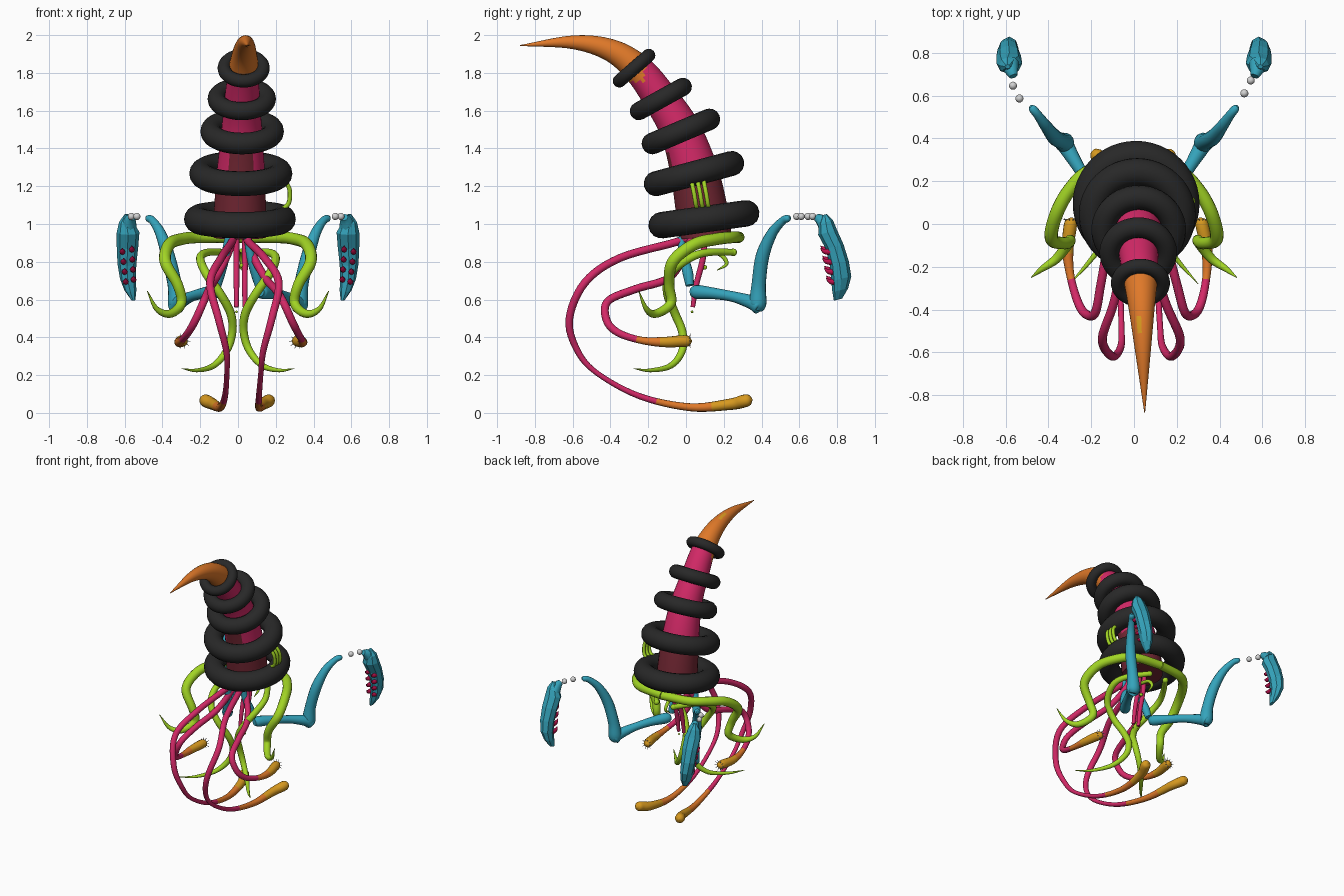
import bpy, bmesh, math
from mathutils import Vector, Matrix

if "Cube" in bpy.data.objects:
    bpy.data.objects.remove(bpy.data.objects["Cube"])


def mat(name, r, g, b):
    m = bpy.data.materials.new(name)
    m.diffuse_color = (r, g, b, 1)
    m.use_nodes = True
    m.node_tree.nodes["Principled BSDF"].inputs["Base Color"].default_value = m.diffuse_color
    return m


BLACK = mat("black rubber", .021, .021, .021)
PINK = mat("pink", .65, .022, .135)
DARK = mat("dark red", .17, .02, .033)
ORANGE = mat("orange", .74, .19, .022)
GOLD = mat("gold", .68, .32, .014)
GREEN = mat("lime green", .36, .66, .018)
BLUE = mat("teal blue", .035, .37, .50)
PALE = mat("pale grey", .65, .65, .65)
CRIMSON = mat("crimson", .5, .005, .07)


def finish(name, bm, mats, smooth=True):
    bmesh.ops.recalc_face_normals(bm, faces=bm.faces)
    me = bpy.data.meshes.new(name)
    bm.to_mesh(me)
    bm.free()
    for m in mats:
        me.materials.append(m)
    ob = bpy.data.objects.new(name, me)
    bpy.context.collection.objects.link(ob)
    for p in me.polygons:
        p.use_smooth = smooth and len(p.vertices) < 5
    return ob


def catmull(pts, steps):
    """Smooth path through (x, y, z, radius) points."""
    P = [Vector(p) for p in pts]
    P = [2 * P[0] - P[1]] + P + [2 * P[-1] - P[-2]]
    out = []
    for i in range(1, len(P) - 2):
        a, b, c, d = P[i - 1:i + 3]
        for s in range(steps):
            t = s / steps
            out.append(.5 * (2 * b + (c - a) * t + (2 * a - 5 * b + 4 * c - d) * t * t
                             + (3 * b - a - 3 * c + d) * t ** 3))
    return out + [P[-2]]


def tube(name, pts, mats, rule=None, sides=14, steps=6):
    """Swept round tube; rule(t, centre, normal) gives the material slot."""
    path = catmull(pts, steps)
    bm = bmesh.new()
    cen = [Vector(p[:3]) for p in path]
    rings, u, n = [], None, len(path)
    for i in range(n):
        d = (cen[min(i + 1, n - 1)] - cen[max(i - 1, 0)]).normalized()
        u = d.orthogonal() if u is None else u - d * u.dot(d)
        u.normalize()
        v = d.cross(u)
        r = max(path[i][3], .001)
        rings.append([bm.verts.new(cen[i] + r * (u * math.cos(a) + v * math.sin(a)))
                      for a in (2 * math.pi * k / sides for k in range(sides))])
    for i in range(n - 1):
        for k in range(sides):
            q = (k + 1) % sides
            f = bm.faces.new((rings[i][k], rings[i][q], rings[i + 1][q], rings[i + 1][k]))
            if rule:
                c = f.calc_center_median()
                f.material_index = rule((i + .5) / (n - 1), c, (c - (cen[i] + cen[i + 1]) / 2).normalized())
    bm.faces.new(rings[0])
    end = bm.faces.new(rings[-1])
    end.material_index = rule(1, cen[-1], Vector((0, 0, 0))) if rule else 0
    return finish(name, bm, mats)


def ball(name, p, r, m):
    bm = bmesh.new()
    bmesh.ops.create_uvsphere(bm, u_segments=14, v_segments=8, radius=r, matrix=Matrix.Translation(p))
    return finish(name, bm, [m])


def side(pts, s, lean=0):
    """Mirror a path, with the slight sideways lean of the model."""
    return [(s * x + lean * (.01 - .045 * y), y, z, r) for x, y, z, r in pts]


# curved body with a horn tip
def body_rule(t, c, n):
    if c.y < -.22 and c.z > 1.75:
        return 3 if -.51 < c.y < -.44 and n.z > .7 and -.45 < n.x < 0 else 2
    return 0 if c.z < (1.38 if n.y < -.8 else 1.25) else 1


tube("horn_body", [
    (.01, .10, .93, .14), (.01, .09, 1.03, .14), (.015, .045, 1.27, .128), (.02, -.03, 1.495, .108),
    (.022, -.135, 1.665, .093), (.03, -.255, 1.82, .08), (.036, -.40, 1.92, .06),
    (.042, -.60, 1.962, .036), (.05, -.88, 1.945, .002)],
    [DARK, PINK, ORANGE, GOLD], body_rule, 28, 8)

# five black rings, smaller and more tilted towards the tip
for i, (x, y, z, R, r, tilt) in enumerate([
        (.01, .095, 1.025, .226, .07, 8), (.015, .042, 1.267, .207, .066, 15),
        (.022, -.027, 1.49, .164, .057, 23), (.02, -.133, 1.662, .133, .048, 29),
        (.03, -.275, 1.825, .103, .035, 41)]):
    bpy.ops.mesh.primitive_torus_add(major_radius=R, minor_radius=r, major_segments=48, minor_segments=16,
                                     location=(x, y, z), rotation=(math.radians(tilt), 0, 0))
    ob = bpy.context.object
    ob.name = f"ring_{i + 1}"
    ob.data.materials.append(BLACK)
    bpy.ops.object.shade_smooth()

# three green loops on the right side between the lower rings
for i in range(3):
    y = .033 + .032 * i
    tube(f"side_loop_{i + 1}", [(.20, y + .03, 1.06, .012), (.262, y + .02, 1.10, .012), (.275, y + .01, 1.16, .012),
                                (.26, y, 1.21, .012), (.20, y - .01, 1.27, .012)], [GREEN], sides=8)

LONG = [(.03, .06, .95, .022), (.045, -.05, .905, .021), (.115, -.35, .82, .021), (.182, -.535, .69, .021),
        (.14, -.618, .495, .020), (.098, -.575, .33, .017), (.09, -.47, .21, .014), (.09, -.245, .088, .016),
        (.102, .02, .03, .021), (.13, .23, .045, .03), (.162, .305, .062, .034), (.172, .335, .068, .028),
        (.176, .35, .07, .006)]
MID = [(.04, .03, .93, .022), (.06, -.0, .85, .021), (.13, -.09, .715, .021), (.175, -.27, .655, .021),
       (.21, -.415, .59, .021), (.255, -.42, .49, .021), (.29, -.36, .425, .02), (.318, -.24, .385, .019),
       (.325, -.12, .375, .027), (.31, -.02, .38, .031), (.302, .015, .38, .026), (.30, .03, .38, .006)]
CURL = [(.0, .28, .93, .03), (.2, .25, .93, .031), (.30, .16, .92, .032), (.365, .04, .89, .032),
        (.385, -.07, .80, .031), (.32, -.09, .68, .028), (.30, -.08, .58, .026), (.36, -.16, .525, .022),
        (.43, -.21, .55, .014), (.48, -.25, .645, .002)]
TAIL = [(.07, .25, .85, .018), (.16, .12, .85, .02), (.2, .02, .82, .022), (.17, -.08, .74, .023),
        (.10, -.10, .64, .023), (.04, -.06, .53, .023), (.03, -.02, .43, .022), (.06, -.02, .33, .02),
        (.13, -.08, .25, .016), (.22, -.19, .225, .01), (.30, -.28, .235, .001)]
# blade sections: x centre, y centre, z, half width, half depth
BLADE = [(.59, .735, 1.05, .012, .010), (.59, .74, 1.01, .04, .038), (.582, .75, .955, .06, .05),
         (.585, .787, .88, .057, .047), (.588, .812, .79, .05, .05),
         (.583, .822, .71, .042, .053), (.57, .817, .65, .032, .042), (.555, .805, .60, .012, .022)]

for s, tag in ((1, "right"), (-1, "left")):
    # pink tentacles with orange and gold clubs
    tube(f"long_tentacle_{tag}", side(LONG, s, 1), [PINK, ORANGE, GOLD],
         lambda t, c, n: 0 if t < .5 or c.y < -.14 else (1 if c.y < .13 else 2))
    tube(f"middle_tentacle_{tag}", side(MID, s, 1), [PINK, ORANGE, GOLD],
         lambda t, c, n: 0 if t < .5 or c.y < -.26 else (1 if c.y < -.14 else 2))
    # bristles round the middle clubs
    bm = bmesh.new()
    for k in range(10):
        a = 2 * math.pi * k / 10
        d = Vector((math.cos(a), .35, math.sin(a))).normalized()
        M = Matrix.Translation(Vector((s * .303 + .01, .01, .38)) + d * .033) @ d.to_track_quat('Z', 'Y').to_matrix().to_4x4()
        bmesh.ops.create_cone(bm, segments=5, radius1=.003, radius2=.001, depth=.022, cap_ends=True, matrix=M)
    finish(f"bristles_{tag}", bm, [PALE])

    # green tendrils
    tube(f"curled_tendril_{tag}", side(CURL, s, 0), [GREEN])
    tube(f"hanging_tendril_{tag}", side(TAIL, s), [GREEN])
    ball(f"tendril_knob_{tag}", (s * .07, .25, .85), .02, GREEN)

    # jointed blue arm
    tube(f"arm_hip_{tag}", side([(.05, -.03, .93, .02), (.07, -.01, .82, .024), (.095, .01, .74, .028),
                                 (.11, .02, .675, .022)], s), [BLUE])
    tube(f"arm_lower_{tag}", side([(.115, .03, .64, .025), (.13, .06, .64, .037), (.19, .15, .632, .03),
                                   (.25, .25, .615, .028), (.31, .35, .585, .038), (.33, .39, .565, .045),
                                   (.335, .40, .555, .02)], s), [BLUE])
    tube(f"arm_upper_{tag}", side([(.325, .37, .545, .03), (.325, .38, .58, .046), (.335, .385, .68, .038),
                                   (.37, .405, .83, .036), (.41, .455, .95, .028), (.45, .51, 1.015, .021),
                                   (.473, .538, 1.03, .019), (.483, .55, 1.037, .008)], s), [BLUE])
    for k in range(2):
        ball(f"wrist_bead_{tag}_{k + 1}", (s * (.525 + .03 * k) - .01, .598 + .06 * k + s * .012, 1.04), .019, PALE)

    # flared wrist socket, then the faceted blade hand
    tube(f"wrist_socket_{tag}", side([(.563, .69, 1.035, .02), (.572, .715, 1.02, .032),
                                      (.58, .745, .985, .045)], s), [BLUE], sides=8, steps=2)
    bm = bmesh.new()
    rings = [[bm.verts.new((s * (x + w * math.cos(a)), y + d * math.sin(a), z + .25 * d * math.sin(a)))
              for a in (math.pi * k / 4 for k in range(8))] for x, y, z, w, d in BLADE]
    for lo, hi in zip(rings, rings[1:]):
        for k in range(8):
            bm.faces.new((lo[k], lo[(k + 1) % 8], hi[(k + 1) % 8], hi[k]))
    bm.faces.new(rings[0])
    bm.faces.new(rings[-1])
    finish(f"blade_hand_{tag}", bm, [BLUE], False)

    # curved teeth in two columns on the blade front
    for k in range(4):
        z = .865 - .053 * k
        y = .742 + .01 * k
        for j, x in enumerate((.562 - .003 * k, .612 - .006 * k)):
            zz = z - .012 * j
            tube(f"tooth_{tag}_{k}{j}", side([(x, y + .035, zz, .016), (x, y, zz, .015),
                                              (x, y - .018, zz + .008, .009), (x, y - .03, zz + .02, .001)], s),
                 [CRIMSON], sides=8, steps=3)

# two short straight feelers below the body
for i, x in enumerate((-.008, .036)):
    tube(f"feeler_{i + 1}", [(x, .10, .94, .016), (x, .09, .82, .016), (x, .055, .68, .015), (x, .036, .56, .012)], [PINK])
    ball(f"feeler_drop_{i + 1}", (x, .032, .535), .007, GREEN)

# small green hook and drops under the base
tube("small_hook", [(.02, .10, .86, .012), (.02, .18, .84, .012), (.02, .215, .79, .01), (.02, .165, .755, .002)], [GREEN])
for i, (y, z) in enumerate(((.08, .78), (.10, .77))):
    ball(f"base_drop_{i + 1}", (.02, y, z), .012, GREEN)
